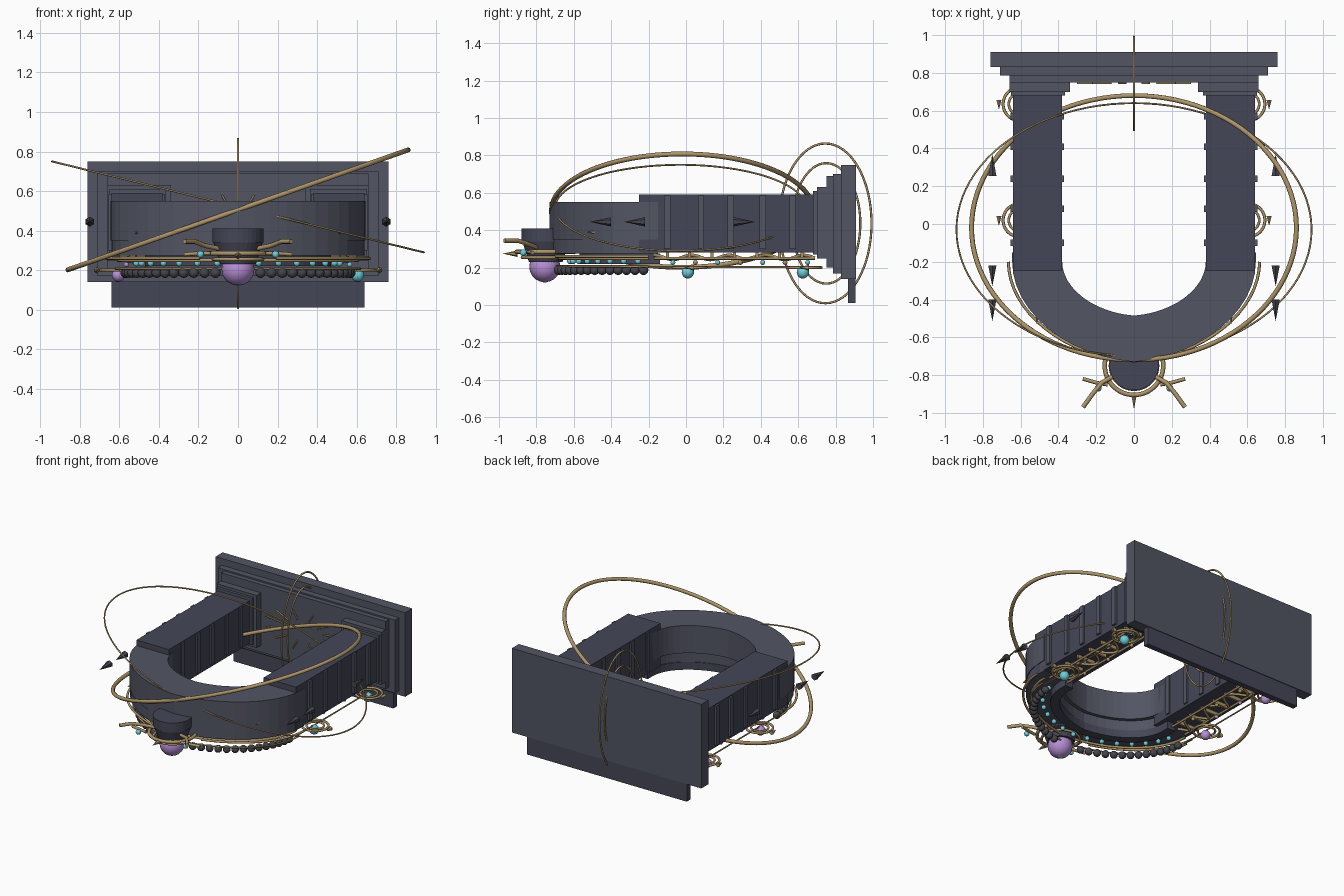
import bpy, bmesh
from math import sin, cos, pi, radians
from mathutils import Vector

if "Cube" in bpy.data.objects:
    bpy.data.objects.remove(bpy.data.objects["Cube"])

def mat(name, c):
    m = bpy.data.materials.new(name)
    m.diffuse_color = (*c, 1)
    m.use_nodes = True
    m.node_tree.nodes["Principled BSDF"].inputs["Base Color"].default_value = m.diffuse_color
    return m

STONE = mat("stone", (0.085, 0.09, 0.125))
DARK = mat("dark_stone", (0.06, 0.062, 0.095))
GOLD = mat("gold", (0.42, 0.30, 0.14))
IRON = mat("iron", (0.06, 0.06, 0.075))
CYAN = mat("cyan_gem", (0.16, 0.62, 0.72))
PURPLE = mat("purple_gem", (0.48, 0.28, 0.68))

def finish(bm, name, m, smooth=False):
    bmesh.ops.recalc_face_normals(bm, faces=bm.faces)
    me = bpy.data.meshes.new(name)
    bm.to_mesh(me)
    bm.free()
    for p in me.polygons:
        p.use_smooth = smooth
    ob = bpy.data.objects.new(name, me)
    me.materials.append(m)
    bpy.context.collection.objects.link(ob)
    return ob

def box(name, x, y, z, m=STONE):
    bm = bmesh.new()
    bmesh.ops.create_cube(bm, size=1)
    for v in bm.verts:
        v.co = [r[0] + (c + 0.5) * (r[1] - r[0]) for r, c in zip((x, y, z), v.co)]
    return finish(bm, name, m)

def pair_box(name, x, y, z, m=STONE):
    for s in (1, -1):
        box(name, sorted((s * x[0], s * x[1])), y, z, m)

def ball(name, p, r, m):
    bm = bmesh.new()
    bmesh.ops.create_uvsphere(bm, u_segments=16, v_segments=10, radius=r)
    bmesh.ops.translate(bm, vec=p, verts=bm.verts)
    return finish(bm, name, m, True)

def cone(name, p, tip, r, m, sides=6, r2=0.0):
    p, tip = Vector(p), Vector(tip)
    d = tip - p
    bm = bmesh.new()
    bmesh.ops.create_cone(bm, cap_ends=True, segments=sides, radius1=r, radius2=r2, depth=d.length)
    q = d.to_track_quat('Z', 'Y')
    for v in bm.verts:
        v.co = q @ v.co + (p + tip) / 2
    return finish(bm, name, m)

def tube(name, pts, r, closed=False, m=GOLD):
    cu = bpy.data.curves.new(name, 'CURVE')
    cu.dimensions = '3D'
    cu.bevel_depth, cu.bevel_resolution = r, 2
    cu.use_fill_caps = True
    sp = cu.splines.new('POLY')
    sp.points.add(len(pts) - 1)
    for q, p in zip(sp.points, pts):
        q.co = (*p, 1)
    sp.use_cyclic_u = closed
    cu.materials.append(m)
    ob = bpy.data.objects.new(name, cu)
    bpy.context.collection.objects.link(ob)

def loop(name, c, u, v, r, n=64):
    c, u, v = Vector(c), Vector(u), Vector(v)
    tube(name, [c + u * cos(2 * pi * i / n) + v * sin(2 * pi * i / n) for i in range(n)], r, True)

def arc(a, b, z, y0=-0.2, n=24, t0=0.0):
    # slightly pointed half ellipse
    out = []
    for i in range(n + 1):
        t = t0 + (pi - 2 * t0) * i / n
        out.append((a * cos(t), y0 - b * (0.9 * sin(t) + 0.1 * (1 - abs(cos(t)))), z))
    return out

def arch(name, ao, bo, ai, bi, z0, z1, m=STONE, yend=-0.15):
    o = [(ao, yend, 0)] + arc(ao, bo, 0) + [(-ao, yend, 0)]
    i = [(ai, yend, 0)] + arc(ai, bi, 0) + [(-ai, yend, 0)]
    bm = bmesh.new()
    rings = [[bm.verts.new((p[0], p[1], z)) for p in src]
             for src, z in ((o, z0), (o, z1), (i, z1), (i, z0))]
    for k in range(4):
        A, B = rings[k], rings[(k + 1) % 4]
        for j in range(len(A) - 1):
            bm.faces.new((A[j], A[j + 1], B[j + 1], B[j]))
    for j in (0, -1):
        bm.faces.new([r[j] for r in rings])
    finish(bm, name, m)

# Stepped base with front step
box("base_plate", (-.76, .76), (.83, .91), (.14, .75))
box("base_middle", (-.71, .71), (.785, .83), (.17, .70))
box("base_inner", (-.66, .66), (.75, .785), (.20, .69))
box("front_step", (-.64, .64), (.865, .905), (.01, .14), DARK)

# Pillars, feet and ribs
pair_box("pillar", (.38, .64), (-.25, .70), (.28, .59), DARK)
pair_box("pillar_foot", (.34, .66), (.70, .75), (.25, .63))
pair_box("pillar_foot_step", (.365, .65), (.68, .70), (.27, .61))
for y in (-.10, .08, .24, .41, .57):
    pair_box("pillar_rib_outer", (.63, .655), (y - .017, y + .017), (.30, .585))
    pair_box("pillar_rib_inner", (.37, .39), (y - .017, y + .017), (.30, .585))

# Arch with front mouldings
arch("arch_body", .645, .53, .38, .285, .35, .55)
arch("arch_front", .64, .525, .41, .31, .275, .35)
arch("arch_inner_moulding", .47, .37, .405, .305, .22, .275, DARK, -.14)

# Beaded chain along the arch
tube("chain_cord", arc(.62, .50, .207), .006)
for i, p in enumerate(arc(.57, .50, .187, n=30, t0=.06)):
    if abs(p[0]) > .09:
        ball("chain_bead", p, .026, IRON)
for p in arc(.52, .42, .235, n=14, t0=.15):
    ball("cyan_bead", p, .016, CYAN)
tube("arch_trim", arc(.605, .49, .25), .009)
pts = arc(.665, .53, .26, n=32)
tube("outer_vine_right", pts[:14], .008)
tube("outer_vine_left", pts[-14:], .008)

# Keystone and its jewel
cone("keystone", (0, -.75, .34), (0, -.75, .41), .13, DARK, 32, .13)
cone("keystone_setting", (0, -.75, .23), (0, -.75, .34), .09, DARK, 32, .125)
ball("keystone_gem", (0, -.755, .205), .083, PURPLE)
ball("keystone_drop", (0, -.755, .145), .025, CYAN)
loop("keystone_ring", (0, -.75, .285), (.155, 0, 0), (0, .155, 0), .012)
loop("keystone_ring_inner", (0, -.75, .255), (.125, 0, 0), (0, .125, 0), .009)
cone("keystone_spike", (0, -.90, .275), (0, -.98, .275), .018, GOLD)
for s in (1, -1):
    tube("keystone_horn", [(s * x, y, z) for x, y, z in
         ((.10, -.80, .31), (.17, -.84, .325), (.22, -.90, .345), (.27, -.97, .345))], .012)
    tube("keystone_twig", [(s * .14, -.85, .285), (s * .20, -.84, .285), (s * .27, -.82, .28)], .01)
    ball("keystone_bead", (s * .19, -.87, .28), .018, CYAN)

    # Pillar front rods, vine and buds
    for x in (.45, .58):
        tube("pillar_rod", [(s * x, -.17, .25), (s * x, .69, .25)], .008)
    vine = [(s * (.515 + .055 * sin(i * .45)), -.17 + i * .0143, .255 + .012 * cos(i * .45)) for i in range(61)]
    tube("pillar_vine", vine, .009)
    for k in range(7):
        y = -.1 + k * .12
        box("pillar_bar", sorted((s * .46, s * .60)), (y - .008, y + .008), (.255, .282), GOLD)
        ball("pillar_bud", (s * (.515 + .05 * (-1) ** k), y + .03, .228), .013,
             GOLD if k % 2 else (CYAN if s > 0 else PURPLE))
    tube("pillar_low_rod", [(s * .60, -.2, .203), (s * .60, .70, .203)], .005)

    # Gem medallions
    for y in (.02, .635):
        c = (s * .605, y, .20)
        loop("medallion_ring", c, (.088, 0, 0), (0, .088, 0), .008, 40)
        loop("medallion_ring_inner", c, (.058, 0, 0), (0, .058, 0), .007, 40)
        ball("medallion_gem", (s * .605, y - .01, .175), .033, CYAN if s > 0 else PURPLE)
        cone("medallion_spike", (s * .715, y + .022, .20), (s * .715, y - .03, .20), .016, GOLD)

    # Floating shards
    for y0, y1 in ((.255, .37), (-.22, -.33), (-.40, -.515)):
        cone("shard", (s * .75, y0, .445), (s * .75, y1, .445), .025, IRON)
    cone("arch_thorn", (s * .51, -.435, .39), (s * .515, -.53, .39), .024, GOLD)

# Tilted orbit rings
loop("thick_orbit", (0, -.02, .505), (.86, 0, .303), (0, .70, 0), .013, 96)
loop("thin_orbit", (0, -.03, .52), (.94, 0, -.23), (0, .67, 0), .005, 96)
# Upright rings through the base
loop("upright_ring_outer", (0, .745, .437), (0, .247, 0), (0, 0, .427), .006)
loop("upright_ring_inner", (0, .75, .437), (0, .182, 0), (0, 0, .322), .006)

# Radiating strokes on the base face
for i in range(12):
    a = radians(15 + 30 * i)
    tube("base_stroke", [(r * 1.3 * cos(a), .745, .44 + r * .6 * sin(a)) for r in (.13, .24)], .005)
